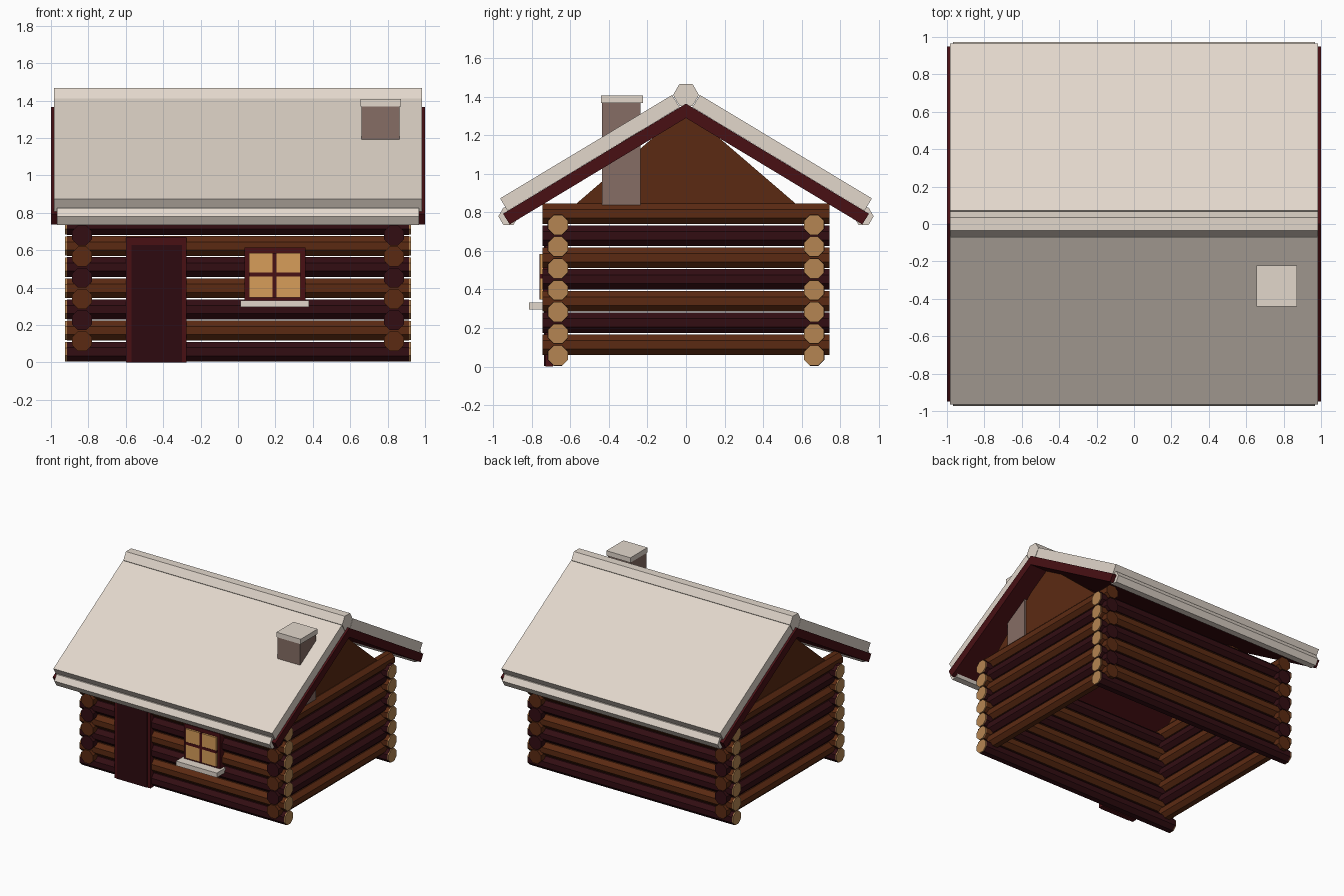
import bpy, bmesh, math
from mathutils import Matrix

if "Cube" in bpy.data.objects:
    bpy.data.objects.remove(bpy.data.objects["Cube"])


def make_mat(name, rgb):
    m = bpy.data.materials.new(name)
    m.diffuse_color = (*rgb, 1)
    m.use_nodes = True
    m.node_tree.nodes["Principled BSDF"].inputs["Base Color"].default_value = m.diffuse_color
    return m


SNOW = make_mat("snow", (0.76, 0.68, 0.60))
BROWN = make_mat("brown_log", (0.105, 0.023, 0.006))
DARK = make_mat("dark_log", (0.032, 0.004, 0.006))
RED = make_mat("dark_red_trim", (0.065, 0.005, 0.007))
DOOR = make_mat("door_wood", (0.026, 0.003, 0.005))
TAN = make_mat("cut_wood", (0.46, 0.235, 0.085))
GLASS = make_mat("window_glow", (0.68, 0.34, 0.10))
STONE = make_mat("chimney_stone", (0.24, 0.155, 0.13))


def finish(bm, name, mat):
    bmesh.ops.recalc_face_normals(bm, faces=bm.faces)
    me = bpy.data.meshes.new(name)
    bm.to_mesh(me)
    bm.free()
    me.materials.append(mat)
    ob = bpy.data.objects.new(name, me)
    bpy.context.collection.objects.link(ob)
    return ob


def box(name, lo, hi, mat):
    bm = bmesh.new()
    bmesh.ops.create_cube(bm, size=1)
    for v in bm.verts:
        v.co = [lo[i] + (v.co[i] + 0.5) * (hi[i] - lo[i]) for i in range(3)]
    return finish(bm, name, mat)


def prism(name, profile, x0, x1, mat):
    """Extrude a (y, z) profile along x."""
    bm = bmesh.new()
    a = [bm.verts.new((x0, y, z)) for y, z in profile]
    b = [bm.verts.new((x1, y, z)) for y, z in profile]
    bm.faces.new(a)
    bm.faces.new(b)
    n = len(profile)
    for i in range(n):
        j = (i + 1) % n
        bm.faces.new((a[i], a[j], b[j], b[i]))
    return finish(bm, name, mat)


def rod(name, center, length, r, sides, axis, mat, spin=0.0):
    """Faceted rod lying along x or y; spin turns its cross-section."""
    bm = bmesh.new()
    lay = (Matrix.Rotation(math.pi / 2, 4, 'Y') if axis == 'x'
           else Matrix.Rotation(math.pi / 2, 4, 'X'))
    bmesh.ops.create_cone(bm, cap_ends=True, segments=sides, radius1=r,
                          radius2=r, depth=length,
                          matrix=Matrix.Translation(center) @ lay
                          @ Matrix.Rotation(spin, 4, 'Z'))
    return finish(bm, name, mat)


STEP, LOG_R, FLAT = 0.1131, 0.0575, math.pi / 8

# Log walls: alternating colours, side walls raised half a log
for i in range(7):
    z = 0.057 + i * STEP
    for s, side in ((-1, "front"), (1, "back")):
        rod(f"{side}_log_{i}", (0, s * 0.665, z), 1.83, LOG_R, 8, 'x',
            BROWN if i % 2 else DARK, FLAT)
        for e in (-1, 1):
            rod(f"{side}_log_end_{i}", (e * 0.919, s * 0.665, z), 0.01,
                LOG_R * 0.97, 8, 'x', TAN, FLAT)
    for s, side in ((-1, "left"), (1, "right")):
        rod(f"{side}_log_{i}", (s * 0.834, 0, z + STEP / 2), 1.49, LOG_R, 8,
            'y', DARK if i % 2 else BROWN, FLAT)

# Gables
for s, side in ((-1, "left"), (1, "right")):
    prism(f"{side}_gable", [(-0.64, 0.785), (0.64, 0.785), (0, 1.335)],
          s * 0.81, s * 0.85, BROWN)

# Roof slopes, snow cover and eave rolls
for s, side in ((-1, "front"), (1, "back")):
    prism(f"{side}_roof", [(0, 1.365), (s * 0.95, 0.793),
                           (s * 0.915, 0.738), (0, 1.29)], -1, 1, RED)
    prism(f"{side}_snow", [(s * 0.072, 1.41), (s * 0.965, 0.873),
                           (s * 0.926, 0.808), (s * 0.033, 1.346)],
          -0.983, 0.983, SNOW)
    rod(f"{side}_eave_snow", (0, s * 0.922, 0.78), 1.935, 0.052, 6, 'x',
        SNOW)
rod("ridge_snow", (0, 0, 1.41), 1.966, 0.067, 6, 'x', SNOW)

# Chimney
box("chimney", (0.66, -0.435, 0.79), (0.863, -0.235, 1.37), STONE)
box("chimney_snow", (0.655, -0.441, 1.367), (0.871, -0.222, 1.407), SNOW)

# Door
box("door_frame", (-0.60, -0.73, 0), (-0.275, -0.69, 0.67), RED)
box("door", (-0.57, -0.737, 0.002), (-0.30, -0.70, 0.627), DOOR)

# Window: frame, four panes, cross bars, sill
box("window_frame", (0.035, -0.742, 0.32), (0.36, -0.69, 0.615), RED)
for x0, x1 in ((0.06, 0.185), (0.207, 0.334)):
    for z0, z1 in ((0.348, 0.458), (0.48, 0.585)):
        box("window_pane", (x0, -0.758, z0), (x1, -0.73, z1), GLASS)
box("window_bar_horizontal", (0.06, -0.76, 0.458), (0.334, -0.73, 0.48), RED)
box("window_bar_vertical", (0.185, -0.76, 0.348), (0.207, -0.73, 0.585), RED)
box("window_sill", (0.013, -0.815, 0.295), (0.38, -0.70, 0.332), SNOW)
